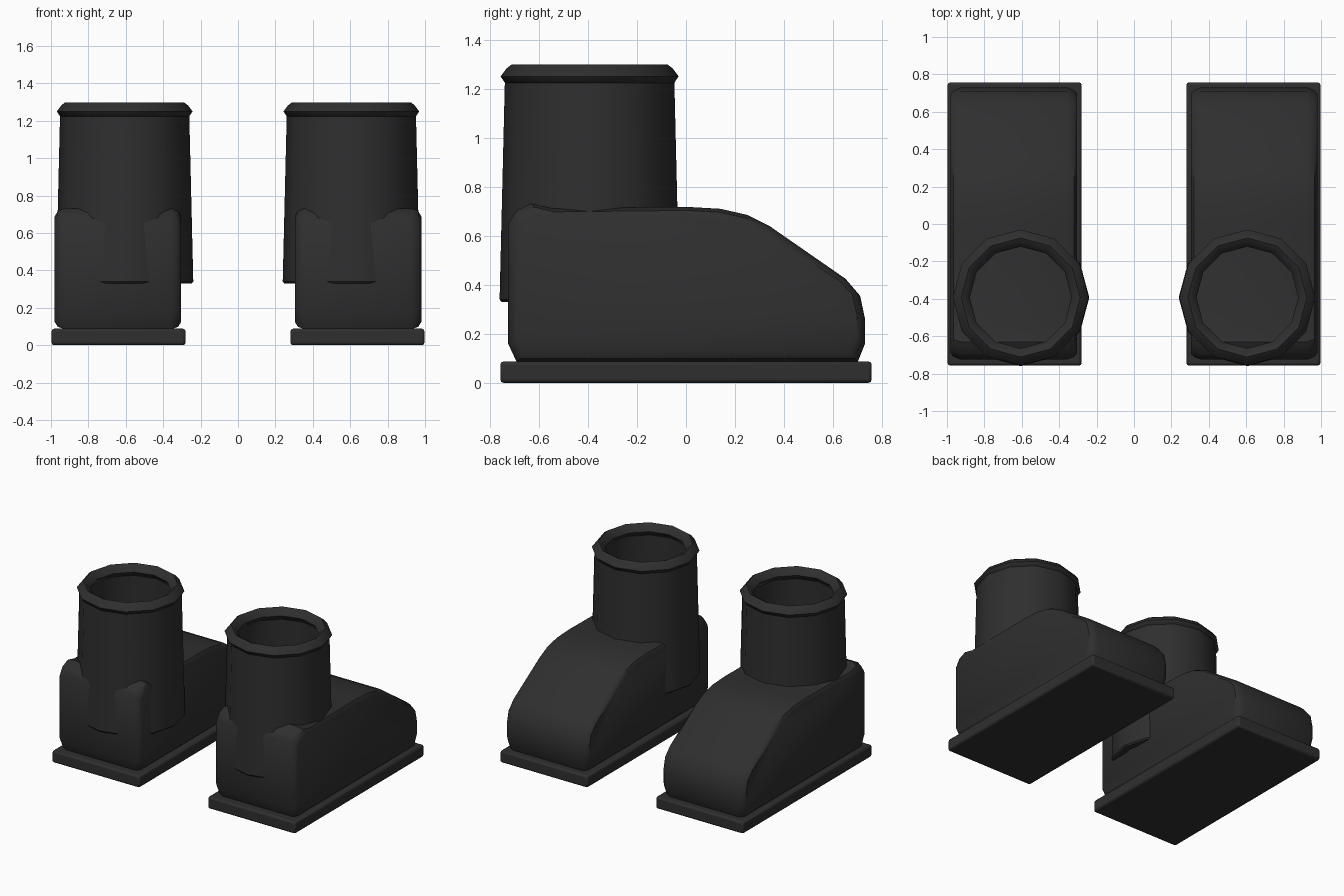
import bpy, bmesh, math

if "Cube" in bpy.data.objects:
    bpy.data.objects.remove(bpy.data.objects["Cube"])

rubber = bpy.data.materials.new("charcoal_rubber")
rubber.diffuse_color = (0.028, 0.028, 0.028, 1)
rubber.use_nodes = True
rubber.node_tree.nodes["Principled BSDF"].inputs["Base Color"].default_value = rubber.diffuse_color


def loft(name, rings, close_rings=False, caps=True, bevel=0, angle=35):
    """Skin a list of closed rings and mirror the part to the other boot."""
    bm = bmesh.new()
    vs = [[bm.verts.new(p) for p in ring] for ring in rings]
    n = len(vs[0])
    pairs = list(zip(vs, vs[1:]))
    if close_rings:
        pairs.append((vs[-1], vs[0]))
    for a, b in pairs:
        for i in range(n):
            j = (i + 1) % n
            bm.faces.new((a[i], a[j], b[j], b[i]))
    if caps:
        bm.faces.new(vs[0])
        bm.faces.new(vs[-1])
    bmesh.ops.recalc_face_normals(bm, faces=bm.faces[:])
    me = bpy.data.meshes.new(name)
    bm.to_mesh(me)
    bm.free()
    me.materials.append(rubber)
    ob = bpy.data.objects.new(name, me)
    bpy.context.collection.objects.link(ob)
    if bevel:
        bev = ob.modifiers.new("bevel", 'BEVEL')
        bev.width, bev.segments = bevel, 2
    mir = ob.modifiers.new("mirror", 'MIRROR')
    mir.use_axis = (True, False, False)
    bpy.ops.object.select_all(action='DESELECT')
    ob.select_set(True)
    bpy.context.view_layer.objects.active = ob
    bpy.ops.object.shade_smooth_by_angle(angle=math.radians(angle))
    return ob


# Sole slab
rect = [(0.28, -0.757), (0.997, -0.757), (0.997, 0.757), (0.28, 0.757)]
loft("sole", [[(x, y, z) for x, y in rect] for z in (0, 0.088)], bevel=0.014)

# Foot: side profile with a sloping toe, shrunk towards both side walls
profile = [(-0.69, 0.085), (-0.725, 0.16), (-0.725, 0.65), (-0.69, 0.705),
           (-0.63, 0.732), (-0.55, 0.712), (0.0, 0.718), (0.14, 0.71),
           (0.25, 0.685), (0.34, 0.64), (0.65, 0.425), (0.71, 0.355),
           (0.73, 0.26), (0.73, 0.16), (0.70, 0.085)]
steps = [(-0.338, 0.955, 0.87), (-0.322, 0.98, 0.955), (-0.285, 1, 1),
         (0.285, 1, 1), (0.322, 0.98, 0.955), (0.338, 0.955, 0.87)]
loft("foot", [[(0.642 + dx, y * sy, 0.39 + (z - 0.39) * sz) for y, z in profile]
              for dx, sy, sz in steps])


# Round parts are profiles of (radius, height) turned around the ankle axis
def turned(name, section, angle):
    rings = []
    for k in range(12):
        a = k * math.tau / 12
        rings.append([(0.606 + r * math.cos(a), -0.393 + r * math.sin(a), z)
                      for r, z in section])
    loft(name, rings, close_rings=True, caps=False, angle=angle)


# Hollow shaft, slightly wider at the bottom
turned("shaft", [(0.358, 0.33), (0.367, 0.34), (0.345, 1.25),
                 (0.295, 1.25), (0.315, 0.33)], 40)

# Rolled rim around the opening
turned("rim", [(0.34, 1.215), (0.363, 1.25), (0.338, 1.283), (0.318, 1.298),
               (0.295, 1.285), (0.272, 1.25), (0.295, 1.215)], 60)
